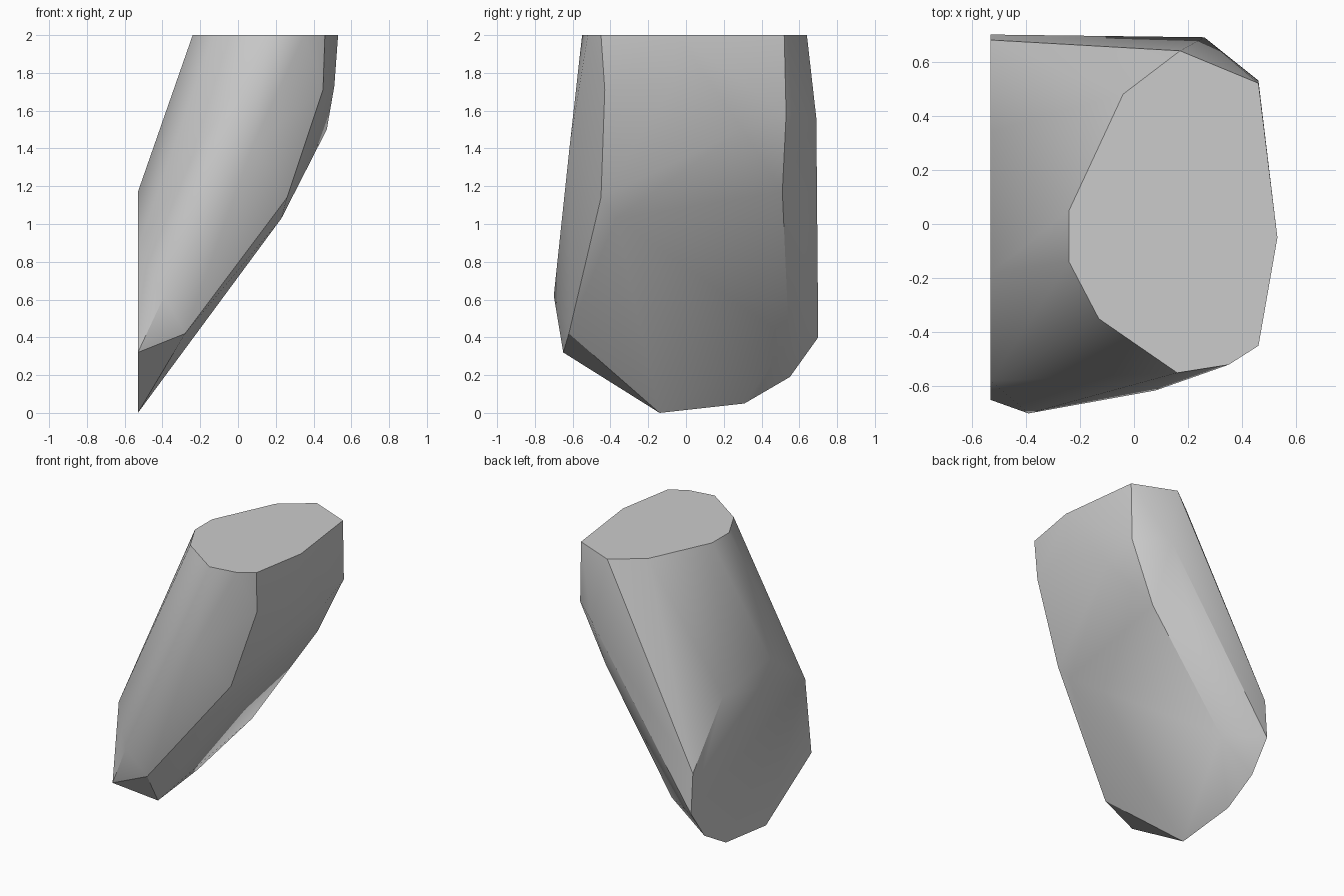
import bpy
import bmesh
import math

default_cube = bpy.data.objects.get("Cube")
if default_cube:
    bpy.data.objects.remove(default_cube, do_unlink=True)


def make_material(name, colour):
    material = bpy.data.materials.new(name)
    material.use_nodes = True
    material.diffuse_color = colour
    material.node_tree.nodes["Principled BSDF"].inputs["Base Color"].default_value = colour
    return material


def build_convex_rock(name, points, material):
    """Wrap the outline points in one closed convex shell."""
    bm = bmesh.new()
    for point in points:
        bm.verts.new(point)
    hull = bmesh.ops.convex_hull(bm, input=bm.verts[:], use_existing_faces=False)
    unused = {v for v in hull["geom_interior"] + hull["geom_unused"]
              if isinstance(v, bmesh.types.BMVert)}
    bmesh.ops.delete(bm, geom=list(unused), context="VERTS")
    # Merge the triangles of the two flat cut faces
    bmesh.ops.dissolve_limit(bm, angle_limit=math.radians(0.5),
                             verts=bm.verts[:], edges=bm.edges[:])
    bmesh.ops.recalc_face_normals(bm, faces=bm.faces[:])
    mesh = bpy.data.meshes.new(name)
    bm.to_mesh(mesh)
    bm.free()
    mesh.materials.append(material)
    rock = bpy.data.objects.new(name, mesh)
    bpy.context.collection.objects.link(rock)
    return rock


# Flat top cut: outline in x, y
TOP_Z = 2
top_cut = [(-.24, .05), (-.24, -.14), (-.13, -.35), (.16, -.55), (.35, -.52),
           (.46, -.45), (.53, -.05), (.46, .52), (.17, .64), (-.04, .48)]

# Flat side cut: outline in y, z
SIDE_X = -.53
side_cut = [(-.14, 0), (.31, .05), (.55, .19), (.7, .4), (.68, .68),
            (.34, 1.1), (-.18, 1.17), (-.58, .87), (-.65, .32)]

# Ridges running up the front, underside and back of the rock
front_ridge = [(-.39, -.7, .62), (.08, -.615, 1.42)]
front_lower_ridge = [(-.28, -.62, .42), (.26, -.45, 1.14), (.45, -.43, 1.71)]
underside_ridge = [(.23, -.37, 1.03), (.47, .3, 1.5), (.51, -.07, 1.73)]
back_lower_ridge = [(-.27, .545, .39), (.27, .51, 1.17), (.46, .53, 1.58)]
back_ridge = [(.26, .69, 1.56)]

points = [(x, y, TOP_Z) for x, y in top_cut]
points += [(SIDE_X, y, z) for y, z in side_cut]
points += front_ridge + front_lower_ridge + underside_ridge
points += back_lower_ridge + back_ridge

stone_grey = make_material("stone grey", (.6, .6, .6, 1))
rock = build_convex_rock("rock", points, stone_grey)

# Soft facets with crisp cut edges
bpy.ops.object.select_all(action="DESELECT")
rock.select_set(True)
bpy.context.view_layer.objects.active = rock
bpy.ops.object.shade_smooth_by_angle(angle=math.radians(30))
